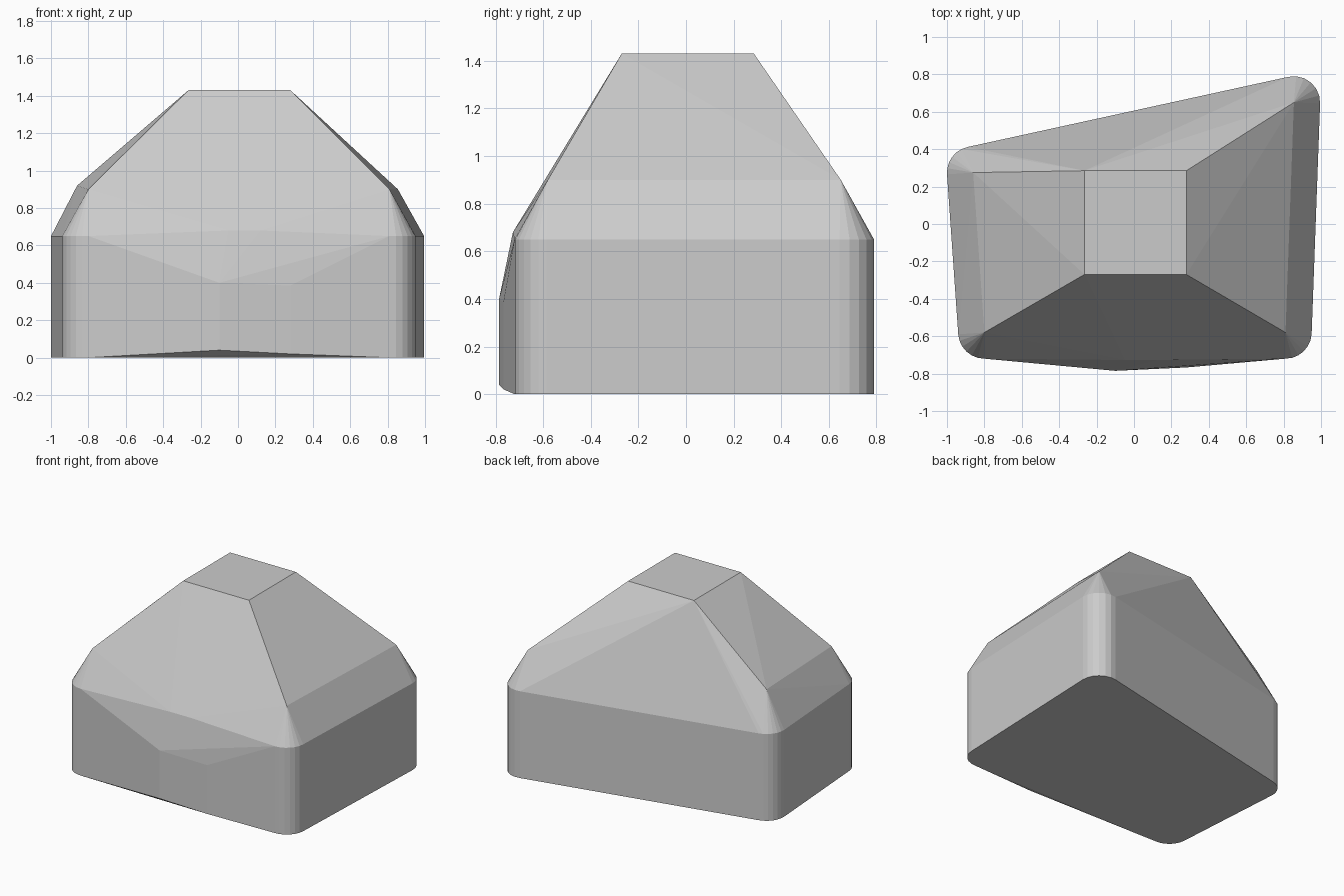
import bpy, bmesh, math
from mathutils import Vector

if "Cube" in bpy.data.objects:
    bpy.data.objects.remove(bpy.data.objects["Cube"])

SEGS = 6
R = 0.14
# Inset shoulder corners, counter-clockwise from front left
corners = [Vector(c) for c in ((-0.80, -0.58, 0.90), (0.81, -0.58, 0.90),
                               (0.855, 0.65, 0.90), (-0.86, 0.275, 0.92))]
points = []


def edge_angle(a, b):
    """Outward normal direction of the wall from a to b."""
    return math.atan2(-(b.x - a.x), b.y - a.y) 


# Rounded wall corners, sweeping between neighbouring wall normals
for i, c in enumerate(corners):
    start = edge_angle(corners[i - 1], c)
    end = edge_angle(c, corners[(i + 1) % 4])
    sweep = (end - start) % (2 * math.pi)
    for k in range(SEGS + 1):
        t = start + sweep * k / SEGS
        for z in (0.0, 0.65):
            points.append((c.x + R * math.cos(t), c.y + R * math.sin(t), z))
    points.append(tuple(c))

# Flat square top
points += [(x, y, 1.43) for x in (-0.265, 0.28) for y in (-0.27, 0.285)]

# Shallow bulge of the front wall
points += [(-0.10, -0.785, 0.04), (-0.10, -0.785, 0.40),
           (0.28, -0.767, 0.02), (0.28, -0.767, 0.385),
           (-0.05, -0.727, 0.68), (0.12, -0.727, 0.68)]

# Faceted block wrapped around the points
bm = bmesh.new()
for p in points:
    bm.verts.new(p)
bmesh.ops.convex_hull(bm, input=bm.verts[:])
bmesh.ops.delete(bm, geom=[v for v in bm.verts if not v.link_faces], context='VERTS')
bmesh.ops.dissolve_limit(bm, angle_limit=math.radians(0.3),
                         verts=bm.verts[:], edges=bm.edges[:])
bmesh.ops.recalc_face_normals(bm, faces=bm.faces[:])
mesh = bpy.data.meshes.new("faceted_block")
bm.to_mesh(mesh)
bm.free()
bpy.context.collection.objects.link(bpy.data.objects.new("faceted_block", mesh))
